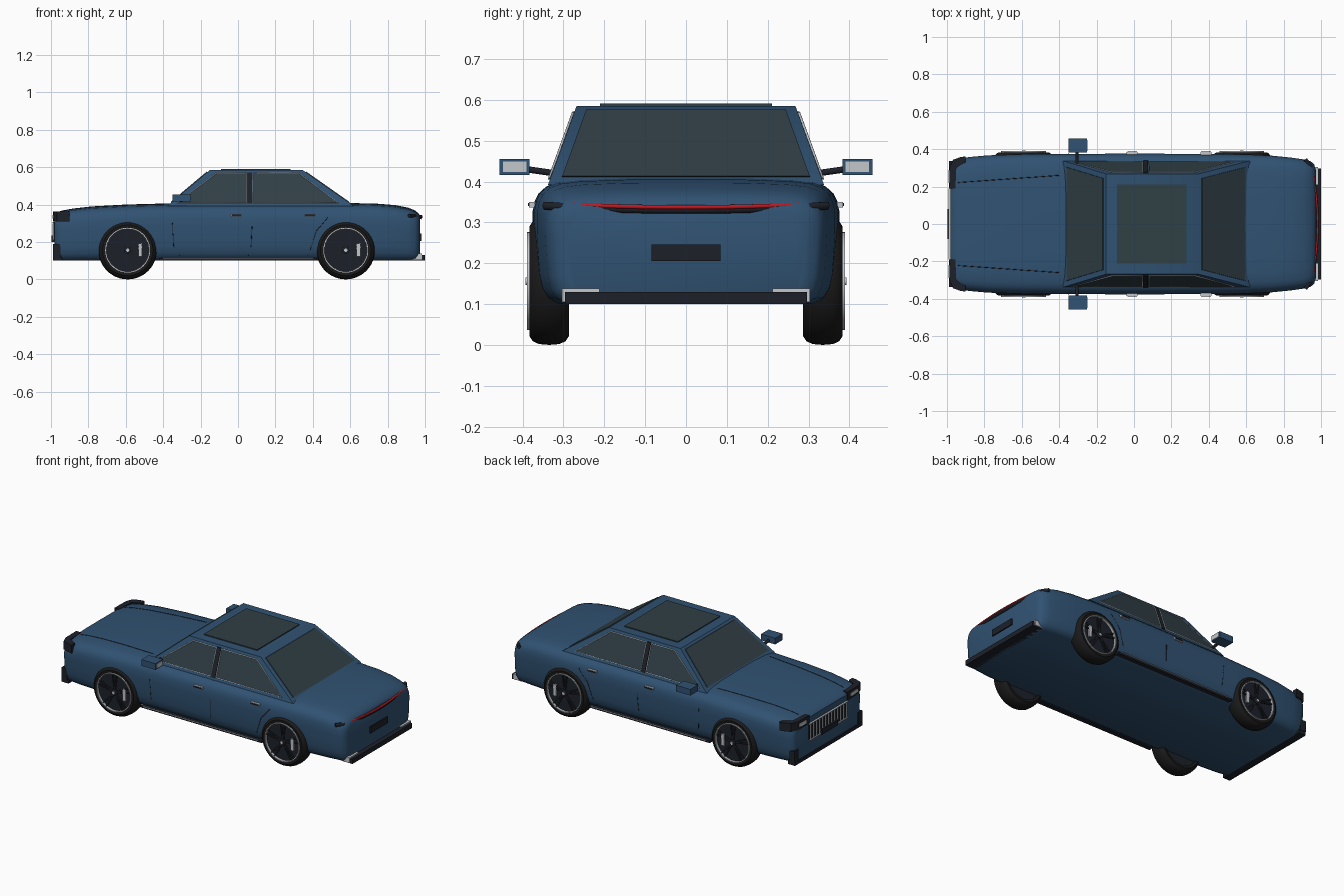
import bpy, bmesh, math
from mathutils import Vector
from mathutils.bvhtree import BVHTree

if "Cube" in bpy.data.objects:
    bpy.data.objects.remove(bpy.data.objects["Cube"])


def material(name, r, g, b):
    m = bpy.data.materials.new(name)
    m.diffuse_color = (r, g, b, 1)
    m.use_nodes = True
    m.node_tree.nodes["Principled BSDF"].inputs["Base Color"].default_value = m.diffuse_color
    return m


BLUE = material("blue_paint", 0.03, 0.085, 0.17)
GLASS = material("dark_glass", 0.03, 0.05, 0.06)
BLACK = material("black_trim", 0.012, 0.015, 0.022)
RUBBER = material("rubber", 0.01, 0.01, 0.011)
CHROME = material("chrome", 0.55, 0.57, 0.6)
RED = material("red_lamp", 0.5, 0.01, 0.015)


def finish(name, bm, mat, smooth=False):
    bmesh.ops.recalc_face_normals(bm, faces=bm.faces)
    me = bpy.data.meshes.new(name)
    bm.to_mesh(me)
    bm.free()
    ob = bpy.data.objects.new(name, me)
    bpy.context.collection.objects.link(ob)
    me.materials.append(mat)
    if smooth:
        bpy.ops.object.select_all(action='DESELECT')
        ob.select_set(True)
        bpy.context.view_layer.objects.active = ob
        bpy.ops.object.shade_smooth_by_angle(angle=math.radians(38))
    return ob


def slab(name, pts, offset, mat):
    """Polygon extruded along an offset vector."""
    bm = bmesh.new()
    a = [bm.verts.new(p) for p in pts]
    b = [bm.verts.new(Vector(p) + Vector(offset)) for p in pts]
    bm.faces.new(a)
    bm.faces.new(b[::-1])
    n = len(pts)
    for i in range(n):
        bm.faces.new((a[i], a[(i + 1) % n], b[(i + 1) % n], b[i]))
    return finish(name, bm, mat)


def box(name, x0, x1, y0, y1, z0, z1, mat):
    return slab(name, [(x0, y0, z0), (x1, y0, z0), (x1, y1, z0), (x0, y1, z0)],
                (0, 0, z1 - z0), mat)


def loft(name, rings, mat, closed=False):
    """Skin a list of closed rings; cap the ends unless the loft is closed."""
    bm = bmesh.new()
    vs = [[bm.verts.new(p) for p in r] for r in rings]
    n = len(vs[0])
    for k in range(len(vs) - (0 if closed else 1)):
        p, q = vs[k], vs[(k + 1) % len(vs)]
        for i in range(n):
            bm.faces.new((p[i], p[(i + 1) % n], q[(i + 1) % n], q[i]))
    if not closed:
        bm.faces.new(vs[0])
        bm.faces.new(vs[-1][::-1])
    return finish(name, bm, mat, True)


def lathe(name, profile, cx, cz, s, mat, closed=False, n=48):
    """Spin (radius, y) points about a horizontal axle."""
    return loft(name, [[(cx + r * math.cos(2 * math.pi * i / n), s * y,
                         cz + r * math.sin(2 * math.pi * i / n)) for i in range(n)]
                       for r, y in profile], mat, closed)


def tube(name, pts, radius, mat, cyclic=False):
    cu = bpy.data.curves.new(name, 'CURVE')
    cu.dimensions = '3D'
    cu.bevel_depth = radius
    cu.bevel_resolution = 1
    cu.use_fill_caps = True
    sp = cu.splines.new('POLY')
    sp.points.add(len(pts) - 1)
    for p, c in zip(sp.points, pts):
        p.co = (*c, 1)
    sp.use_cyclic_u = cyclic
    tmp = bpy.data.objects.new(name + "_curve", cu)
    me = bpy.data.meshes.new_from_object(tmp)
    bpy.data.objects.remove(tmp)
    ob = bpy.data.objects.new(name, me)
    bpy.context.collection.objects.link(ob)
    me.materials.clear()
    me.materials.append(mat)
    return ob


# Lower body: one section scaled along stations (x, half width, bottom, top)
section = [(0, 1), (.4, .998), (.7, .985), (.84, .965), (.91, .935), (.96, .88), (.985, .82),
           (1, .73), (1, .6), (.992, .42), (.982, .25), (.96, .13), (.92, .05), (.85, 0), (0, 0)]
stations = [(-.982, .318, .11, .345), (-.97, .335, .102, .357), (-.94, .348, .1, .368),
            (-.88, .358, .1, .379), (-.78, .367, .1, .39), (-.6, .373, .1, .4),
            (-.38, .375, .1, .406), (0, .376, .1, .408), (.4, .375, .1, .408),
            (.6, .372, .1, .408), (.74, .365, .1, .405), (.84, .355, .1, .397),
            (.91, .345, .1, .383), (.945, .335, .1, .369), (.963, .32, .105, .355),
            (.972, .29, .115, .342)]
outline = section + [(-w, h) for w, h in section[-2:0:-1]]
body = loft("body", [[(x, w * hw, zb + h * (zt - zb)) for w, h in outline]
                     for x, hw, zb, zt in stations], BLUE)
bm = bmesh.new()
bm.from_mesh(body.data)
surface = BVHTree.FromBMesh(bm)
bm.free()


def on_side(x, z, s):
    return surface.ray_cast(Vector((x, s, z)), Vector((0, -s, 0)))[0]


def on_top(x, y):
    return surface.ray_cast(Vector((x, y, 1)), Vector((0, 0, -1)))[0]


# Cabin frustum with flat roof
B, T, ZB, ZT = (-.38, .62, .338), (-.15, .345, .268), .392, .585


def ring(c, z):
    return [(c[0], -c[2], z), (c[1], -c[2], z), (c[1], c[2], z), (c[0], c[2], z)]


loft("cabin", [ring(B, ZB), ring(T, ZT)], BLUE)
box("sunroof", -.09, .28, -.21, .21, .583, .591, GLASS)


def cabin(u, z):
    """Interpolate a cabin value between belt line and roof."""
    t = (z - ZB) / (ZT - ZB)
    return B[u] + t * (T[u] - B[u])


for name, u, d in (("windscreen", 0, -1), ("rear_window", 1, 1)):
    pts = [(cabin(u, z) - d * .006, s * (cabin(2, z) - .028), z)
           for z, s in ((.41, -1), (.41, 1), (.573, 1), (.573, -1))]
    slab(name, pts, (d * .009, 0, .003), GLASS)

front_win = [(-.325, .41), (.045, .41), (.045, .568), (-.115, .568)]
rear_win = [(.08, .41), (.535, .41), (.325, .568), (.08, .568)]
for s, side in ((-1, "right"), (1, "left")):
    # Side glazing, pillar and bright window surrounds
    for name, win in (("front_door_window", front_win), ("rear_door_window", rear_win)):
        slab(f"{name}_{side}", [(x, s * (cabin(2, z) - .004), z) for x, z in win],
             (0, s * .007, 0), GLASS)
        tube(f"{name}_trim_{side}", [(x, s * (cabin(2, z) + .003), z) for x, z in win],
             .003, CHROME, True)
    slab(f"door_pillar_{side}", [(x, s * (cabin(2, z) - .003), z) for x, z in
         ((.05, .405), (.076, .405), (.076, .572), (.05, .572))], (0, s * .008, 0), BLACK)

    # Door seams and bonnet seam follow the body surface
    seams = {"front_door_seam": [(-.345, .39), (-.35, .3), (-.345, .18), (-.31, .125)],
             "middle_door_seam": [(.065, .39), (.075, .28), (.07, .18), (.055, .125)],
             "rear_door_seam": [(.5, .39), (.48, .33), (.42, .26), (.39, .17), (.37, .125)]}
    for name, path in seams.items():
        tube(f"{name}_{side}", [on_side(x, z, s) for x, z in path], .002, BLACK)
    tube(f"bonnet_seam_{side}", [on_top(-.94 + .054 * i, s * (.222 + .0038 * i))
                                 for i in range(11)], .002, BLACK)

    # Sill strips
    box(f"sill_{side}", -.42, .42, s * .335, s * .365, .102, .114, BLACK)
    tube(f"sill_trim_{side}", [(-.4, s * .37, .113), (.4, s * .37, .113)], .003, CHROME)

    # Door handles
    for name, x in (("front", -.01), ("rear", .385)):
        box(f"{name}_handle_{side}", x - .03, x + .03, s * .37, s * .384, .337, .35, CHROME)
        box(f"{name}_handle_grip_{side}", x - .026, x + .026, s * .38, s * .387, .34, .347, BLACK)

    # Door mirrors
    box(f"mirror_housing_{side}", -.35, -.252, s * .383, s * .457, .416, .455, BLUE)
    box(f"mirror_glass_{side}", -.256, -.249, s * .39, s * .448, .423, .449, CHROME)
    tube(f"mirror_arm_{side}", [(-.305, s * .32, .42), (-.305, s * .39, .43)], .009, BLACK)

    # Headlamp wrapping the front corner
    lamp = [(-.988, .19), (-.986, .3), (-.968, .343), (-.93, .357), (-.9, .362),
            (-.9, .33), (-.95, .3), (-.955, .19)]
    slab(f"headlamp_{side}", [(x, s * y, .31) for x, y in lamp], (0, 0, .052), BLACK)
    box(f"headlamp_lens_{side}", -.991, -.98, s * .22, s * .29, .325, .345, CHROME)
    box(f"front_corner_vent_{side}", -.988, -.95, s * .295, s * .338, .12, .19, BLACK)

    # Bright rear corner brackets
    box(f"rear_bracket_{side}", .93, .985, s * .212, s * .302, .13, .138, CHROME)
    box(f"rear_bracket_post_{side}", .925, .985, s * .296, s * .304, .105, .138, CHROME)

    # Wheels
    for end, cx in (("front", -.59), ("rear", .576)):
        tag, cz = f"{end}_{side}", .156
        lathe(f"tyre_{tag}", [(.118, .29), (.135, .287), (.147, .295), (.154, .31), (.156, .335),
              (.154, .36), (.147, .375), (.135, .383), (.118, .381)], cx, cz, s, RUBBER, True)
        lathe(f"wheel_disc_{tag}", [(.12, .3), (.12, .374)], cx, cz, s, BLACK)
        lathe(f"rim_ring_{tag}", [(.114, .37), (.12, .37), (.12, .389), (.114, .389)],
              cx, cz, s, CHROME, True)
        lathe(f"hub_{tag}", [(.02, .37), (.02, .385), (.013, .388)], cx, cz, s, BLACK, n=20)
        lathe(f"hub_cap_{tag}", [(.009, .38), (.009, .393)], cx, cz, s, CHROME, n=16)
        for k in range(10):
            a = math.pi * (k // 2) * .4 + (.12 if k % 2 else -.12) + math.pi / 2
            d, n = Vector((math.cos(a), 0, math.sin(a))), Vector((-math.sin(a), 0, math.cos(a)))
            c = Vector((cx, s * .372, cz))
            slab(f"spoke_{tag}_{k}", [c + d * .015 - n * .004, c + d * .116 - n * .004,
                 c + d * .116 + n * .004, c + d * .015 + n * .004], (0, s * .01, 0), BLACK)
        box(f"brake_caliper_{tag}", cx + .057, cx + .078, s * .365, s * .384,
            cz - .035, cz + .037, CHROME)

# Grille with upright bars
box("grille_panel", -.986, -.96, -.19, .19, .205, .305, BLACK)
for i in range(13):
    y = -.18 + .03 * i
    box(f"grille_bar_{i}", -.993, -.98, y - .003, y + .003, .21, .3, CHROME)
for z in (.205, .305):
    box("grille_edge", -.993, -.98, -.19, .19, z - .003, z + .003, CHROME)
box("front_plate", -.998, -.98, -.08, .08, .2, .235, BLACK)

# Bumpers, rear plate and full-width tail lamp
box("front_bumper", -.99, -.94, -.335, .335, .1, .12, BLACK)
box("rear_bumper", .93, 1.0, -.296, .296, .1, .13, BLACK)
box("rear_plate", .96, .98, -.085, .085, .206, .246, BLACK)
tail = [(.975 - .33 * (abs(y) ** 2) - (.02 if abs(y) > .32 else 0), y, .331 + .08 * y * y)
        for y in [-.345 + .69 * i / 20 for i in range(21)]]
tube("tail_lamp_housing", tail, .011, BLACK)
tube("tail_lamp", [(x + .007, y, z + .006) for x, y, z in tail[2:-2]], .006, RED)
